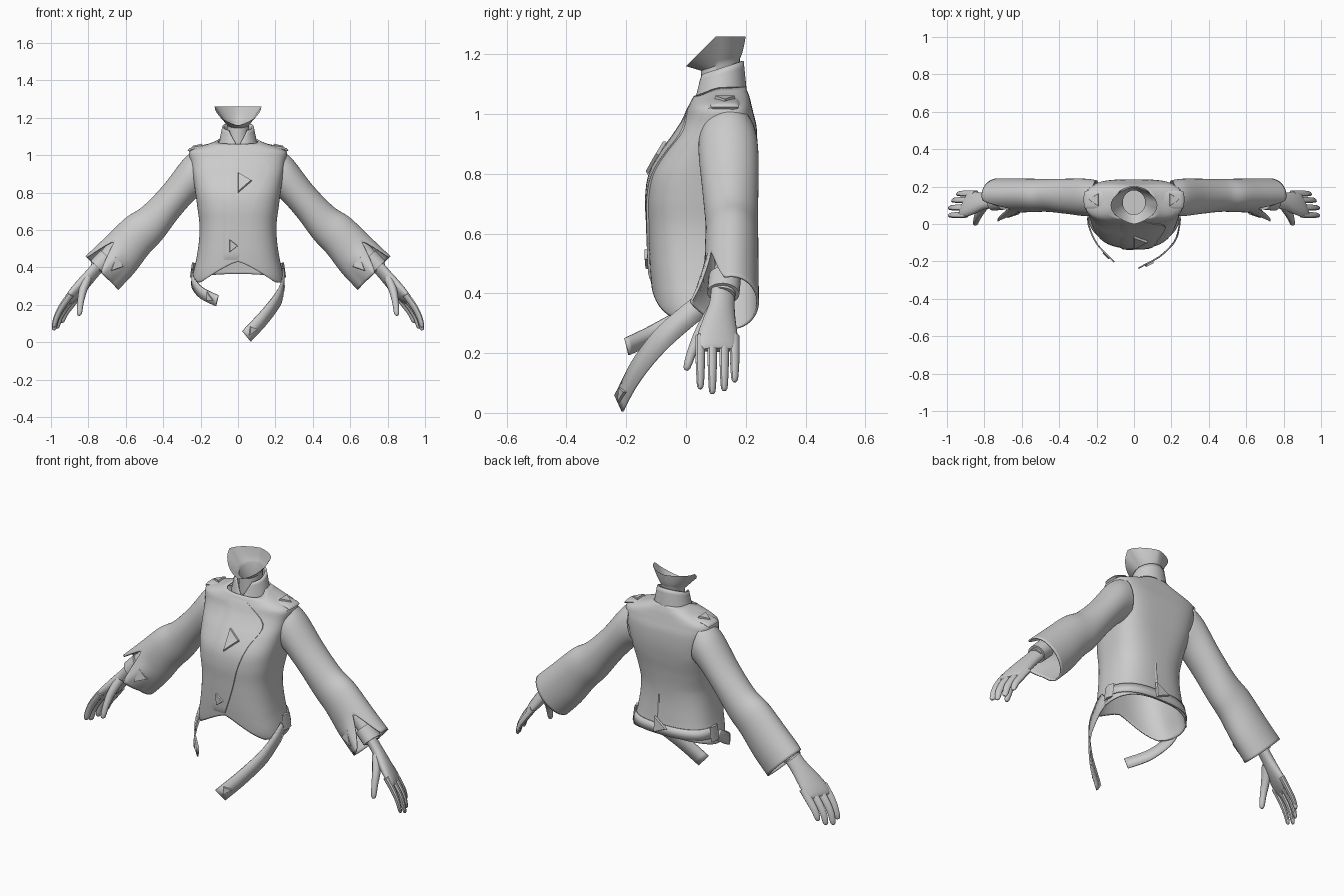
import bpy, bmesh, math
from mathutils import Vector

if "Cube" in bpy.data.objects:
    bpy.data.objects.remove(bpy.data.objects["Cube"])

grey = bpy.data.materials.new("grey")
grey.diffuse_color = (0.6, 0.6, 0.6, 1)
grey.use_nodes = True
grey.node_tree.nodes["Principled BSDF"].inputs["Base Color"].default_value = grey.diffuse_color


def finish(name, bm, thick=0, angle=40):
    bmesh.ops.recalc_face_normals(bm, faces=bm.faces)
    me = bpy.data.meshes.new(name)
    bm.to_mesh(me)
    bm.free()
    me.materials.append(grey)
    ob = bpy.data.objects.new(name, me)
    bpy.context.collection.objects.link(ob)
    bpy.ops.object.select_all(action='DESELECT')
    ob.select_set(True)
    bpy.context.view_layer.objects.active = ob
    bpy.ops.object.shade_smooth_by_angle(angle=math.radians(angle))
    if thick:
        m = ob.modifiers.new("thickness", 'SOLIDIFY')
        m.thickness = thick
        m.offset = -1
    return ob


def grid(name, fn, rows, cols, wrap=True, caps=False, thick=0):
    """Surface through fn(row, column), optionally closed around."""
    bm = bmesh.new()
    v = [[bm.verts.new(fn(i, j)) for j in range(cols)] for i in range(rows)]
    for i in range(rows - 1):
        for j in range(cols if wrap else cols - 1):
            k = (j + 1) % cols
            bm.faces.new((v[i][j], v[i][k], v[i + 1][k], v[i + 1][j]))
    if caps:
        bm.faces.new(v[0])
        bm.faces.new(v[-1])
    return finish(name, bm, thick)


def spline(pts, t):
    """Smooth curve through tuples, t from 0 to 1."""
    n = len(pts) - 1
    f = min(max(t, 0), 1) * n
    i = min(int(f), n - 1)
    f -= i
    a, b, c, d = (pts[min(max(k, 0), n)] for k in (i - 1, i, i + 1, i + 2))
    return [0.5 * (2 * q + (r - p) * f + (2 * p - 5 * q + 4 * r - s) * f * f
                   + (3 * q - p - 3 * r + s) * f ** 3) for p, q, r, s in zip(a, b, c, d)]


def tube(name, pts, sx, rows=12, cols=16, shear=0):
    """Capped oval tube; points are x, y, z, thickness, breadth. Shear turns the hand."""
    def fn(i, j):
        t = i / (rows - 1)
        p = spline(pts, t)
        d = Vector(spline(pts, t + .01)[:3]) - Vector(spline(pts, t - .01)[:3])
        d.normalize()
        n = d.cross(Vector((0, 1, 0))).normalized()
        a = 2 * math.pi * j / cols
        q = Vector(p[:3]) + n * p[3] * math.cos(a) + n.cross(d) * p[4] * math.sin(a)
        return (sx * (q.x - shear * (q.y - .11)), q.y, q.z)
    return grid(name, fn, rows, cols, True, True)


def triangle(name, pts, h=0.006):
    """Flat triangular stud with a sloped rim."""
    p = [Vector(q) for q in pts]
    n = (p[1] - p[0]).cross(p[2] - p[0]).normalized()
    c = sum(p, Vector()) / 3
    bm = bmesh.new()
    lo = [bm.verts.new(q - n * h) for q in p]
    hi = [bm.verts.new(q.lerp(c, .1) + n * h) for q in p]
    bm.faces.new(lo)
    bm.faces.new(hi)
    for i in range(3):
        k = (i + 1) % 3
        bm.faces.new((lo[i], lo[k], hi[k], hi[i]))
    return finish(name, bm, 0, 20)


# Jacket body: height, half width, front y, back y
BODY = [(.28, .25, -.075, .215), (.35, .243, -.105, .222), (.45, .222, -.118, .212),
        (.55, .208, -.124, .205), (.63, .206, -.127, .207), (.72, .217, -.13, .217),
        (.8, .228, -.118, .23), (.88, .24, -.075, .238), (.96, .253, -.02, .236),
        (1.02, .26, .005, .222), (1.04, .22, .015, .217), (1.065, .145, .028, .21),
        (1.09, .095, .035, .2)]


def body_profile(z):
    for i in range(len(BODY) - 1):
        if z <= BODY[i + 1][0] or i == len(BODY) - 2:
            t = (z - BODY[i][0]) / (BODY[i + 1][0] - BODY[i][0])
            return spline(BODY, (i + t) / (len(BODY) - 1))[1:]


ROUND = .75


def body_point(a, z, off=0):
    hw, yf, yb = body_profile(z)
    # squarer across the shoulder blades
    e = ROUND
    if math.sin(a) > 0:
        e -= .2 * min(1, max(0, (z - .62) / .2)) * min(1, max(0, (1.09 - z) / .07))
    pw = lambda u: math.copysign(abs(u) ** e, u)
    return ((hw + off) * pw(math.cos(a)), (yf + yb) / 2 + ((yb - yf) / 2 + off) * pw(math.sin(a)), z)


def front_y(x, z, off=0):
    c = min(abs(x) / body_profile(z)[0], 1) ** (1 / ROUND)
    return body_point(-math.acos(c), z, off)[1]


def hem(a):
    x = abs(.24 * math.cos(a))
    if math.sin(a) < 0:
        return .32 + .11 * max(0, 1 - x / .18)
    return .32 + .045 * math.sin(a)


def body_fn(i, j):
    a = 2 * math.pi * j / 80
    h = hem(a)
    top = 1.09 - .03 * max(0, -math.sin(a))
    return body_point(a, h + (top - h) * i / 60)


grid("jacket_body", body_fn, 61, 80, thick=.008)

# Overlapping front panel with a slanted free edge
EDGE = [(.0, .44), (.03, .52), (.06, .62), (.085, .72), (.125, .84), (.165, .95), (.03, 1.045)]


def panel_fn(i, j):
    ex, z = spline(EDGE, i / 30)
    x = -.08 + (ex + .08) * min(j, 8) / 8
    return (x, front_y(x, z, .008 * (0 < j < 9) * min(1, (30 - i) / 5, (i + 1) / 3) - .001), z)


grid("front_panel", panel_fn, 31, 10, False)


# Stand collar with a front notch
def collar_fn(i, j):
    a = 2 * math.pi * j / 48
    t = i / 6
    x, s = math.cos(a), math.sin(a)
    top = 1.153 + .025 * s
    if s < 0:
        top -= .085 * max(0, 1 - abs(x) / .6)
    r = .108 - .024 * t
    return (r * x, .115 + (.092 - .014 * t) * s, 1.04 + (top - 1.04) * t)


grid("collar", collar_fn, 7, 48, thick=.01)


# Neck closed below, flaring into the open jaw rim
def neck_fn(i, j):
    a = 2 * math.pi * j / 40
    c, s = math.cos(a), math.sin(a)
    base = Vector((.06 * c, .115 + .065 * s, 1.165 + .02 * s))
    if i < 2:
        return (base.x, base.y, (1.05, 1.1)[i])
    rim = Vector((.125 * math.copysign(abs(c) ** 1.5, c), .1 + .1 * s, 1.26 - .1 * max(0, -s)))
    t = (i - 2) / 6
    p = base.lerp(rim, t)
    p.z -= .012 * math.sin(math.pi * t) * max(0, s)
    return p


grid("neck", neck_fn, 9, 40)
grid("neck_base", lambda i, j: (.06 * i * math.cos(j * math.pi / 20),
     .115 + .065 * i * math.sin(j * math.pi / 20), 1.05), 2, 40)

# Sleeve: upper x, z, lower x, z, centre y, half depth
SLEEVE = [(.225, 1.03, .18, .80, .140, .095), (.29, .98, .23, .765, .142, .1),
          (.40, .838, .315, .67, .148, .094), (.51, .725, .405, .55, .153, .088),
          (.60, .665, .475, .475, .153, .089), (.71, .56, .555, .37, .152, .091),
          (.815, .46, .64, .28, .152, .092)]


def sleeve(sx):
    def fn(i, j):
        deg = 360 * j / 60
        notch = max(0, 1 - abs(deg - 52) / 36)
        t = (1 - .2 * notch) * i / 36
        ux, uz, lx, lz, cy, r = spline(SLEEVE, t)
        k = (1 + math.cos(math.radians(deg))) / 2
        flare = max(0, 1 - abs(deg - 88) / 40) * max(0, (t - .8) / .2)
        return (sx * (lx + (ux - lx) * k), cy - r * math.sin(math.radians(deg)) - .05 * flare,
                lz + (uz - lz) * k)
    grid("sleeve", fn, 37, 60, thick=.008)


def strip(name, pts, width, thick=.008):
    """Hanging ribbon whose face stays upright."""
    def fn(i, j):
        t = i / 16
        p = Vector(spline(pts, t))
        d = (Vector(spline(pts, t + .02)) - Vector(spline(pts, t - .02))).normalized()
        n = Vector((d.y, -d.x, 0)).normalized()
        return p + d.cross(n) * width * (j - .5)
    return grid(name, fn, 17, 2, False, thick=thick)


for sx in (-1, 1):
    sleeve(sx)
    # Sleeve cuff stud
    triangle("cuff_stud", [(sx * x, y, z) for x, y, z in
                           ((.68, .036, .38), (.61, .06, .405), (.655, .052, .46))][::-sx])
    # Shoulder tab and its stud
    tube("shoulder_tab", [(.10, .13, 1.062, .008, .045), (.18, .13, 1.046, .01, .048),
                          (.25, .13, 1.03, .01, .048), (.262, .13, 1.02, .008, .045)], sx)
    triangle("shoulder_stud", [(sx * x, y, z) for x, y, z in
                               ((.245, .13, 1.043), (.19, .165, 1.056), (.19, .095, 1.056))][::sx])
    # Belt loop at the side
    tube("belt_loop", [(.236, .09, .425, .01, .035), (.247, .09, .345, .01, .035)], sx, 2, 4)
    # Forearm, shirt cuff and hand
    tube("forearm", [(.60, .14, .56, .045, .045), (.70, .135, .46, .042, .042),
                     (.76, .125, .395, .036, .04)], sx)
    tube("shirt_cuff", [(.70, .13, .455, .05, .054), (.755, .125, .40, .048, .054)], sx, 4, 24)
    tube("palm", [(.74, .125, .42, .033, .04), (.79, .12, .36, .032, .043),
                  (.83, .112, .31, .032, .055), (.87, .106, .26, .028, .067),
                  (.90, .105, .225, .02, .066), (.91, .105, .21, .012, .06)], sx, 14, 24, .4)
    for y, dx, dz in ((.048, -.022, .012), (.088, -.006, -.004), (.128, -.008, .006), (.163, -.02, .035)):
        tube("finger", [(.87, y, .255, .018, .017), (.925 + dx / 2, y, .195, .017, .017),
                        (.965 + dx, y, .135 + dz / 2, .015, .015),
                        (.98 + dx, y, .08 + dz, .012, .012),
                        (.983 + dx, y, .068 + dz, .005, .005)], sx, 10, 10, .4)
    tube("thumb", [(.805, .095, .34, .025, .028), (.83, .055, .275, .022, .024),
                   (.842, .022, .21, .017, .017), (.848, .004, .155, .014, .013),
                   (.848, .0, .142, .005, .005)], sx, 10, 10)

# Belt band across the back
grid("back_belt", lambda i, j: body_point(math.pi * (.04 + .92 * i / 40), .365 + .055 * j, .006),
     41, 2, False, thick=.006)

# Back pleat line and stud
grid("back_pleat", lambda i, j: (.02 + .006 * j, body_point(math.pi / 2, .40 + .02 * i,
     .002 + .004 * (j == 1))[1], .40 + .02 * i), 10, 3, False)
triangle("back_stud", [(-.04, .23, .405), (.04, .232, .37), (.04, .224, .46)][::-1])

# Loose belt ends
strip("long_strap", [(.246, .06, .365), (.247, .0, .32), (.222, -.09, .24), (.148, -.17, .14),
                     (.048, -.228, .032)], .075)
strip("short_strap", [(-.248, .06, .365), (-.245, -.01, .32), (-.20, -.11, .265),
                      (-.115, -.2, .222)], .06)
triangle("long_strap_stud", [(.065, -.222, .085), (.06, -.225, .035), (.105, -.203, .07)])
triangle("short_strap_stud", [(-.165, -.152, .272), (-.165, -.152, .222), (-.13, -.187, .222)])

# Front studs
for name, off, tri in (("chest_stud", .015, ((0, .91), (0, .80), (.075, .865))),
                       ("waist_stud", .01, ((-.045, .55), (-.045, .48), (0, .515)))):
    triangle(name, [(x, front_y(x, z, off), z) for x, z in tri])
